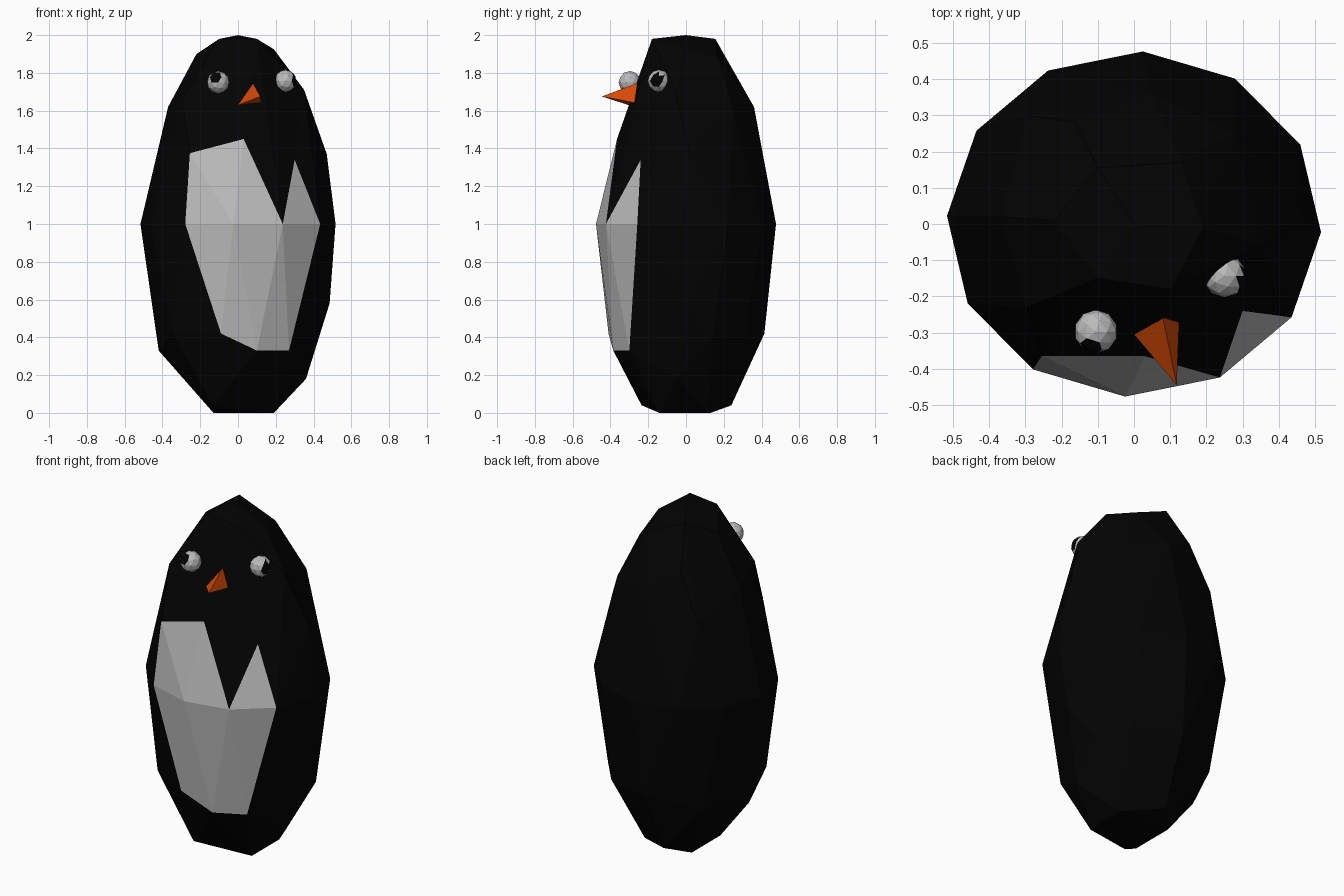
import bpy, bmesh, math
from mathutils import Vector, Matrix

if "Cube" in bpy.data.objects:
    bpy.data.objects.remove(bpy.data.objects["Cube"])


def material(name, rgb):
    m = bpy.data.materials.new(name)
    m.diffuse_color = (*rgb, 1)
    m.use_nodes = True
    m.node_tree.nodes["Principled BSDF"].inputs["Base Color"].default_value = m.diffuse_color
    return m


black = material("black", (0.001, 0.001, 0.001))
white = material("white", (0.5, 0.5, 0.5))
orange = material("orange", (0.7, 0.07, 0.002))


def finish(bm, name, mats):
    bmesh.ops.recalc_face_normals(bm, faces=bm.faces)
    me = bpy.data.meshes.new(name)
    bm.to_mesh(me)
    bm.free()
    for m in mats:
        me.materials.append(m)
    ob = bpy.data.objects.new(name, me)
    bpy.context.collection.objects.link(ob)
    return ob


def hull(points):
    bm = bmesh.new()
    for p in points:
        bm.verts.new(p)
    bmesh.ops.convex_hull(bm, input=bm.verts[:])
    bmesh.ops.delete(bm, geom=[v for v in bm.verts if not v.link_faces], context='VERTS')
    return bm


# Body: faceted egg, a twelve-sided waist with crown, shoulder and foot points
waist = [(0.517 * math.cos(a), 0.477 * math.sin(a), 1.0)
         for a in (math.radians(30 * k - 2.7) for k in range(12))]
crown = [(0, 0, 2), (-0.1, 0.155, 1.98), (0.13, 0.17, 1.88), (0.19, -0.01, 1.925),
         (0.1, -0.18, 1.98), (-0.1, -0.15, 1.98), (-0.22, 0.01, 1.9)]
shoulders = [(-0.37, 0.02, 1.62), (0.35, -0.06, 1.71), (0.05, 0.36, 1.62), (-0.16, 0.28, 1.74),
             (-0.29, 0.3, 1.48), (0.28, 0.25, 1.6), (-0.295, -0.23, 1.66), (0.47, 0.02, 1.37)]
base = [(-0.42, 0.0, 0.33), (-0.345, -0.27, 0.42), (-0.3, 0.28, 0.36), (0.0, 0.415, 0.42),
        (0.28, 0.31, 0.4), (0.42, 0.14, 0.4), (0.485, 0.02, 0.58), (0.36, -0.05, 0.18),
        (0.19, 0.12, 0), (0.19, -0.14, 0), (-0.13, 0.13, 0), (-0.13, -0.14, 0),
        (-0.02, 0.24, 0.04), (-0.13, -0.235, 0.04)]
bulge = Vector((0.328, -0.275, 1.34))
belly = [(-0.255, -0.365, 1.375), (0.03, -0.365, 1.45), bulge,
         (-0.09, -0.41, 0.42), (0.1, -0.385, 0.33), (0.27, -0.3, 0.33)]
body = hull(waist + crown + shoulders + base + belly)

# Belly patch: faces spanned only by belly points and the four front waist points
patch = [Vector(p) for p in belly + waist[8:12]]
for f in body.faces:
    if all(any((v.co - p).length < 1e-4 for p in patch) for v in f.verts):
        f.material_index = 1
# Press the upper belly corner slightly inward
for v in body.verts:
    if (v.co - bulge).length < 1e-4:
        v.co = (0.3, -0.24, 1.34)
finish(body, "body", [black, white])

# Beak: three-sided spike
finish(hull([(0.118, -0.445, 1.675), (0, -0.305, 1.63), (0.08, -0.26, 1.745), (0.125, -0.26, 1.64)]),
       "beak", [orange])


# Eyes: small faceted balls with dark pupil faces
def eye(name, centre, look):
    bm = bmesh.new()
    bmesh.ops.create_icosphere(bm, subdivisions=2, radius=0.06, matrix=Matrix.Translation(centre))
    d = Vector(look).normalized()
    for f in bm.faces:
        if (f.calc_center_median() - Vector(centre)).normalized().dot(d) > 0.85:
            f.material_index = 1
    finish(bm, name, [white, black])


eye("left_eye", (-0.105, -0.297, 1.75), (-0.3, -0.75, 0.6))
eye("right_eye", (0.25, -0.143, 1.757), (0.95, -0.2, 0.15))
